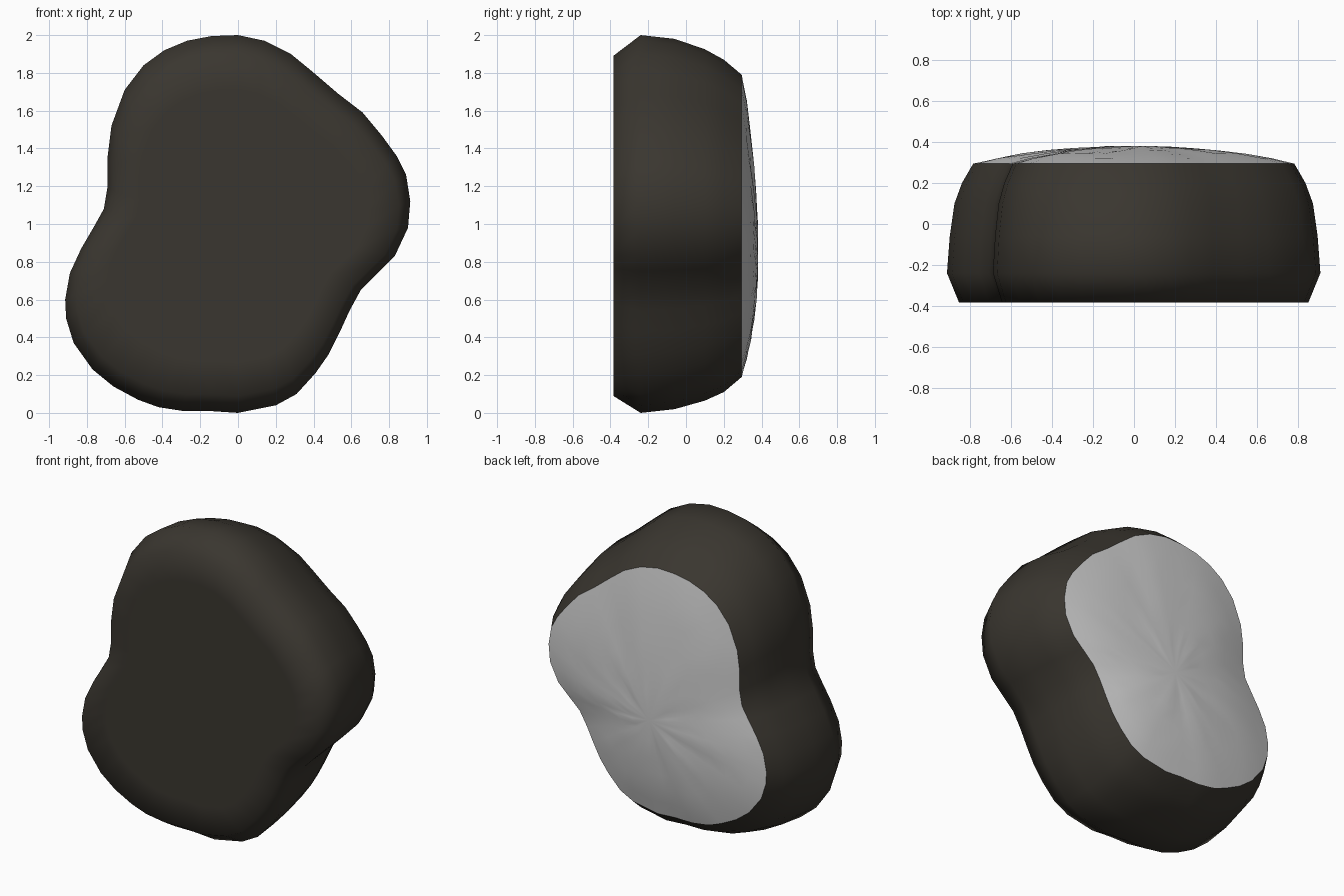
import bpy, bmesh, random
from mathutils import Vector

if "Cube" in bpy.data.objects:
    bpy.data.objects.remove(bpy.data.objects["Cube"])

random.seed(4)

# Front outline of the stone, clockwise from the top (x, z)
OUTLINE = [
    (0, 2), (.14, 1.97), (.28, 1.90), (.39, 1.81), (.53, 1.69), (.66, 1.59),
    (.76, 1.47), (.84, 1.36), (.89, 1.26), (.912, 1.12), (.90, .98), (.83, .83),
    (.75, .75), (.65, .65), (.59, .54), (.54, .43), (.48, .31), (.41, .21),
    (.31, .10), (.20, .04), (0, 0), (-.15, .01), (-.29, .01), (-.42, .03),
    (-.53, .07), (-.66, .14), (-.77, .23), (-.87, .37), (-.91, .50), (-.915, .60),
    (-.89, .74), (-.83, .87), (-.76, .99), (-.71, 1.08), (-.69, 1.20), (-.69, 1.36),
    (-.67, 1.52), (-.60, 1.71), (-.50, 1.84), (-.39, 1.92), (-.27, 1.97), (-.14, 1.995)]


def ring(bm, sx, sz, y, cx=0, cz=.99, bump=0):
    """Scaled copy of the outline at depth y."""
    return [bm.verts.new((cx + x * sx, y + random.uniform(-bump, bump), cz + (z - 1) * sz))
            for x, z in OUTLINE]


def skin(bm, rings):
    n = len(OUTLINE)
    for a, b in zip(rings, rings[1:]):
        for i in range(n):
            j = (i + 1) % n
            bm.faces.new((a[i], a[j], b[j], b[i]))


def cap(bm, loop, point):
    c = bm.verts.new(point)
    for i in range(len(loop)):
        bm.faces.new((loop[i], loop[(i + 1) % len(loop)], c))


def finish(bm, name, outward):
    bmesh.ops.recalc_face_normals(bm, faces=bm.faces)
    bm.faces.ensure_lookup_table()
    # Open shells: make the end cap face the wanted way
    if bm.faces[-1].normal.dot(outward) < 0:
        bmesh.ops.reverse_faces(bm, faces=bm.faces)
    mesh = bpy.data.meshes.new(name)
    bm.to_mesh(mesh)
    bm.free()
    mesh.shade_smooth()
    obj = bpy.data.objects.new(name, mesh)
    bpy.context.collection.objects.link(obj)
    return obj


# Dark rounded body: curved side wall and flat front
bm = bmesh.new()
rings = [ring(bm, sx, sz, y, 0, cz) for sx, sz, y, cz in [
    (.86, .80, .295, .99), (.92, .88, .20, .99), (.96, .93, .10, .995),
    (.985, .98, -.06, 1), (1, 1, -.24, 1), (.935, .90, -.385, .99),
    (.75, .72, -.385, .99), (.5, .48, -.385, .99), (.25, .24, -.385, .99)]]
skin(bm, rings)
cap(bm, rings[-1], (0, -.385, .99))
body = finish(bm, "stone_body", Vector((0, -1, 0)))
dark = bpy.data.materials.new("dark_stone")
dark.diffuse_color = (.042, .037, .029, 1)
dark.use_nodes = True
dark.node_tree.nodes["Principled BSDF"].inputs["Base Color"].default_value = dark.diffuse_color
body.data.materials.append(dark)

# Grey, gently domed and slightly uneven back face, highest below the middle
bm = bmesh.new()
rings = [ring(bm, .86, .80, .295)]
for t, y in [(.86, .32), (.70, .342), (.54, .358), (.38, .37), (.2, .378)]:
    rings.append(ring(bm, .86 * t, .80 * t, y, 0, .99 - .17 * (1 - t), .004))
skin(bm, rings)
cap(bm, rings[-1], (0, .382, .83))
finish(bm, "back_face", Vector((0, 1, 0)))
